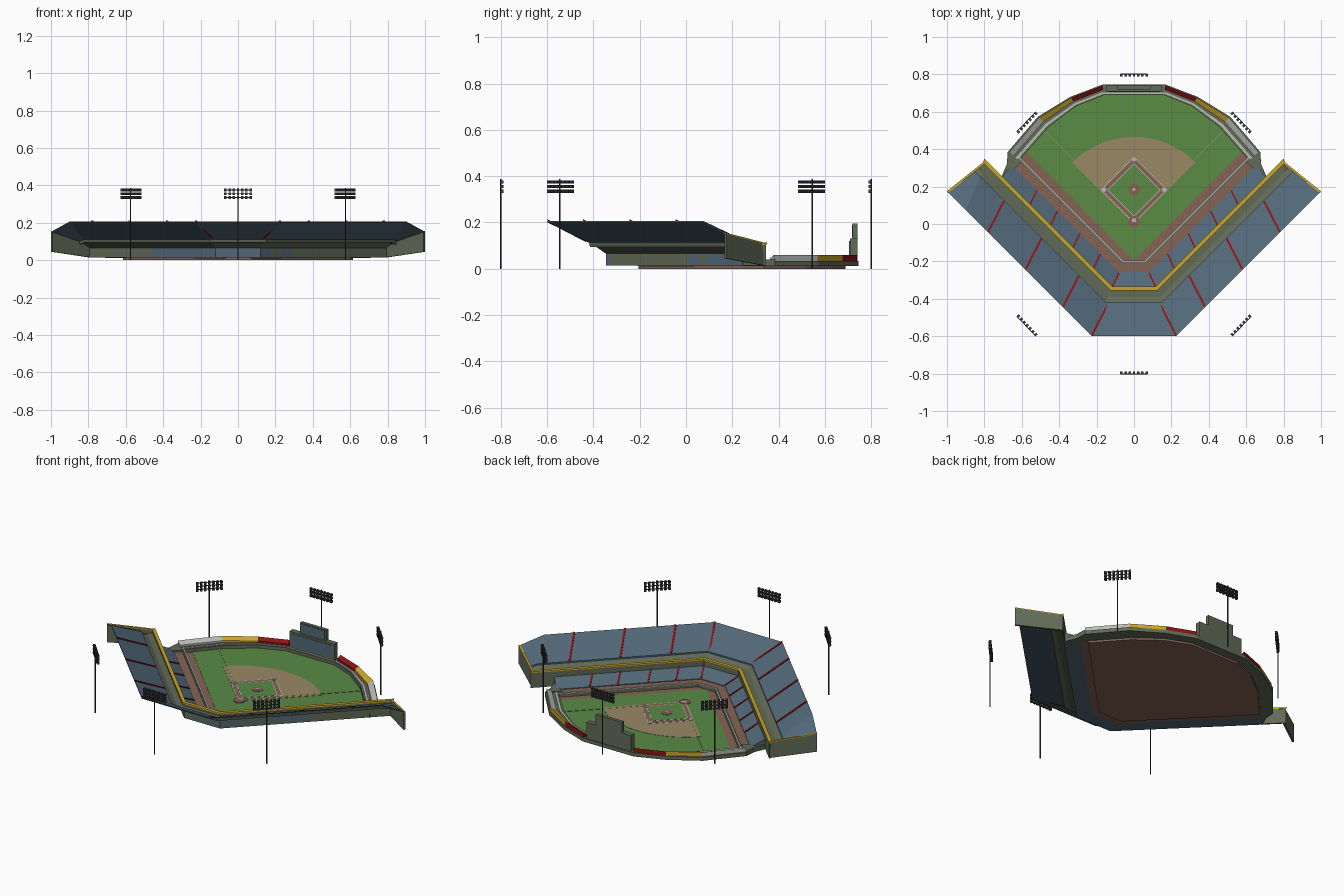
import bpy, bmesh, math
from mathutils import Vector

if "Cube" in bpy.data.objects:
    bpy.data.objects.remove(bpy.data.objects["Cube"])

COLORS = {
    "seat_blue": (0.085, 0.14, 0.19), "wall_green": (0.12, 0.145, 0.095),
    "grass": (0.10, 0.26, 0.06), "dirt": (0.24, 0.125, 0.09), "sand": (0.32, 0.25, 0.13),
    "gold": (0.60, 0.38, 0.02), "red": (0.28, 0.006, 0.008), "pale": (0.5, 0.5, 0.48),
    "dark_metal": (0.04, 0.04, 0.045),
}
MATS = {}
for n, c in COLORS.items():
    MATS[n] = bpy.data.materials.new(n)
    MATS[n].diffuse_color = (*c, 1)


def loft(name, groups, mat):
    """Each group is a list of matching closed sections, joined and capped."""
    bm = bmesh.new()
    for secs in groups:
        rings = [[bm.verts.new(p) for p in s] for s in secs]
        for a, b in zip(rings, rings[1:]):
            for i in range(len(a)):
                j = (i + 1) % len(a)
                bm.faces.new((a[i], a[j], b[j], b[i]))
        bm.faces.new(rings[0])
        bm.faces.new(rings[-1][::-1])
    bmesh.ops.recalc_face_normals(bm, faces=bm.faces)
    me = bpy.data.meshes.new(name)
    bm.to_mesh(me)
    bm.free()
    me.materials.append(MATS[mat])
    ob = bpy.data.objects.new(name, me)
    bpy.context.collection.objects.link(ob)
    return ob


def slab(pts, z0, z1):
    return [[(x, y, z0) for x, y in pts], [(x, y, z1) for x, y in pts]]


def prism(name, pts, z0, z1, mat):
    return loft(name, [slab(pts, z0, z1)], mat)


def box(cx, cy, cz, sx, sy, sz):
    return slab([(cx - sx/2, cy - sy/2), (cx + sx/2, cy - sy/2),
                 (cx + sx/2, cy + sy/2), (cx - sx/2, cy + sy/2)], cz - sz/2, cz + sz/2)


def disc(cx, cy, r, n=16):
    return [(cx + r*math.cos(2*math.pi*i/n), cy + r*math.sin(2*math.pi*i/n)) for i in range(n)]


def both(pts):
    return pts + [(-x, y) for x, y in reversed(pts)]


def mirror(groups):
    return groups + [[[(-p[0], *p[1:]) for p in s] for s in g] for g in groups]


def arm_y(x, d):
    return x - 0.465 - 1.414*d


def stand(name, profile, mat, upper=True):
    """Sweep a (distance outward, height) profile round the V-shaped stand."""
    secs = [[], [], []]
    for d, z in profile:
        secs[0].append((0.12 + 0.414*d, -0.345 - d, z))
        if upper:
            s = max(d, 0)/0.255
            kx, ex = 0.79 + 0.11*s, 0.80 + 0.2*s
            secs[1].append((kx, arm_y(kx, d), z))
            secs[2].append((ex, arm_y(ex, d), z - 0.055*s))
        else:
            kx, ex = 0.4, 0.71 + 0.62*d
            secs[1].append((kx, arm_y(kx, d), z))
            secs[2].append((ex, arm_y(ex, d), z))
    left = [[(-x, y, z) for x, y, z in s] for s in reversed(secs)]
    return loft(name, [left + secs], mat)


# Field: base, grass, infield
inner = [(0.615, 0.34), (0.455, 0.52), (0.31, 0.63), (0.16, 0.69)]
outer = [(0.675, 0.385), (0.515, 0.573), (0.34, 0.68), (0.17, 0.745)]
prism("field_base", both([(0.08, -0.205)] + inner), 0, 0.013, "dirt")
prism("grass", [(0, -0.195)] + both([(0.575, 0.385)] + inner[1:]), 0.012, 0.015, "grass")
fan = [(0, 0)] + [(0.466*math.cos(math.radians(a)), 0.466*math.sin(math.radians(a)))
                  for a in range(45, 136, 6)]
prism("infield_sand", fan, 0.013, 0.0165, "sand")


def diamond(c, r):
    return [(0, c - r), (r, c), (0, c + r), (-r, c)]


prism("base_line_edge", diamond(0.182, 0.178), 0.014, 0.0172, "pale")
prism("base_path", diamond(0.182, 0.172), 0.014, 0.0178, "dirt")
prism("diamond_edge", diamond(0.182, 0.142), 0.014, 0.0184, "pale")
prism("infield_grass", diamond(0.182, 0.137), 0.014, 0.019, "grass")
prism("home_circle", disc(0, 0.012, 0.032), 0.014, 0.0192, "dirt")
prism("pitching_mound", disc(0, 0.185, 0.032), 0.014, 0.021, "dirt")
prism("pitching_plate", disc(0, 0.185, 0.009, 8), 0.014, 0.022, "pale")
loft("bases", [slab(disc(x, y, 0.012, 8), 0.014, 0.0205)
               for x, y in [(0, 0.02), (0.16, 0.184), (-0.16, 0.184), (0, 0.345)]], "pale")
loft("foul_lines", mirror([slab([(0.16, 0.187), (0.162, 0.185), (0.477, 0.497), (0.475, 0.499)],
                                0.014, 0.0172)]), "sand")

# Lower stand
stand("field_wall", [(-0.15, 0.012), (-0.15, 0.034), (-0.135, 0.034), (-0.135, 0.012)], "wall_green", False)
stand("field_rail", [(-0.151, 0.033), (-0.151, 0.038), (-0.142, 0.038), (-0.142, 0.033)], "pale", False)
stand("lower_walkway", [(-0.136, 0.015), (-0.136, 0.03), (-0.085, 0.03), (-0.085, 0.015)], "dirt", False)
stand("lower_seats", [(-0.09, 0.015), (-0.09, 0.034), (0, 0.075), (0, 0.015)], "seat_blue", False)
loft("corner_walls", mirror([slab([(0.60, 0.33), (0.615, 0.34), (0.675, 0.385), (0.68, 0.32),
                                   (0.712, 0.245), (0.655, 0.28)], 0.012, 0.04)]), "wall_green")

# Upper stand
stand("front_wall", [(0, 0.015), (-0.008, 0.015), (-0.008, 0.108), (0.008, 0.108),
                     (0.008, 0.095), (0.07, 0.095), (0.075, 0.118), (0.075, 0.112),
                     (0.048, 0.098), (0, 0.065)], "wall_green")
stand("front_rail", [(-0.01, 0.105), (-0.01, 0.113), (0.01, 0.113), (0.01, 0.105)], "gold")
stand("upper_seats", [(0.073, 0.112), (0.073, 0.12), (0.255, 0.207), (0.255, 0.201)], "seat_blue")


def end_panel(lo0, lo1, hi0, hi1):
    a, b = Vector((0.80, 0.335)), Vector((1.0, 0.175))
    n = Vector((-0.007, -0.009))
    secs = []
    for p, lo, hi in ((a, lo0, hi0), (b, lo1, hi1)):
        q = p + n
        secs.append([(*p, lo), (*q, lo), (*q, hi), (*p, hi)])
    return mirror([secs])


loft("end_walls", end_panel(0.015, 0.045, 0.108, 0.15), "wall_green")
loft("end_rails", end_panel(0.107, 0.149, 0.114, 0.155), "gold")


# Red aisles on both seating levels
def aisle(p, q, w=0.005, h=0.006):
    p, q = Vector(p), Vector(q)
    return [[(c.x - w, c.y - w*0.4, c.z - 0.004), (c.x + w, c.y + w*0.4, c.z - 0.004),
             (c.x + w, c.y + w*0.4, c.z + h), (c.x - w, c.y - w*0.4, c.z + h)] for c in (p, q)]


up, low = [], []
for x in (0.226, 0.38, 0.58, 0.78):
    xi = x - 0.085
    up.append(aisle((x, arm_y(x, 0.253), 0.206), (xi, arm_y(xi, 0.076), 0.12)))
for x in (0.12, 0.22, 0.33, 0.45, 0.56):
    xi = x - 0.04
    low.append(aisle((x, arm_y(x, 0.0), 0.075), (xi, arm_y(xi, -0.088), 0.036), 0.004, 0.004))
loft("upper_aisles", mirror(up), "red")
loft("lower_aisles", mirror(low), "red")


# Outfield wall and coloured stands
def mix(i, f):
    return Vector(inner[i]).lerp(Vector(outer[i]), f)


def band(i0, i1, f0, f1, z0, za, zb):
    secs = []
    for i in range(i0, i1 + 1):
        a, b = mix(i, f0), mix(i, f1)
        secs.append([(*a, z0), (*b, z0), (*b, zb), (*a, za)])
    return mirror([secs])


loft("outfield_wall", band(0, 3, 0, 1, 0.012, 0.034, 0.034), "wall_green")
loft("outfield_rail", band(0, 3, 0.12, 0.3, 0.03, 0.038, 0.038), "pale")
for n, i, mat in (("side", 0, "pale"), ("middle", 1, "gold"), ("inner", 2, "red")):
    loft(n + "_outfield_seats", band(i, i + 1, 0.5, 0.9, 0.03, 0.045, 0.06), mat)
prism("centre_wall", both([(0.16, 0.69), (0.17, 0.745)]), 0.012, 0.034, "wall_green")
loft("centre_rail", [box(0, 0.698, 0.034, 0.32, 0.008, 0.008)], "pale")

# Scoreboard
loft("scoreboard_block", [box(0, 0.724, 0.081, 0.30, 0.032, 0.1), box(0, 0.73, 0.16, 0.175, 0.02, 0.07)], "wall_green")
loft("scoreboard_screens", [box(0, 0.707, 0.083, 0.27, 0.004, 0.075),
                            box(0, 0.719, 0.162, 0.155, 0.004, 0.054)], "seat_blue")

# Floodlight towers
for k, (x, y) in enumerate([(0, 0.8), (0, -0.8), (0.575, 0.545), (-0.575, 0.545),
                            (0.575, -0.545), (-0.575, -0.545)]):
    parts = [slab(disc(0, 0, 0.0035, 6), 0, 0.387)]
    for z in (0.335, 0.355, 0.375):
        parts.append(box(0, 0.002, z, 0.145, 0.004, 0.004))
        for c in range(7):
            parts.append(box((c - 3)*0.0225, -0.005, z, 0.013, 0.014, 0.014))
    ob = loft("floodlight_%d" % (k + 1), parts, "dark_metal")
    ob.location = (x, y, 0)
    ob.rotation_euler.z = math.atan2(y, x) - math.pi/2

for m in bpy.data.materials:
    if m.users and not m.is_grease_pencil:
        m.use_nodes = True
        m.node_tree.nodes["Principled BSDF"].inputs["Base Color"].default_value = m.diffuse_color
